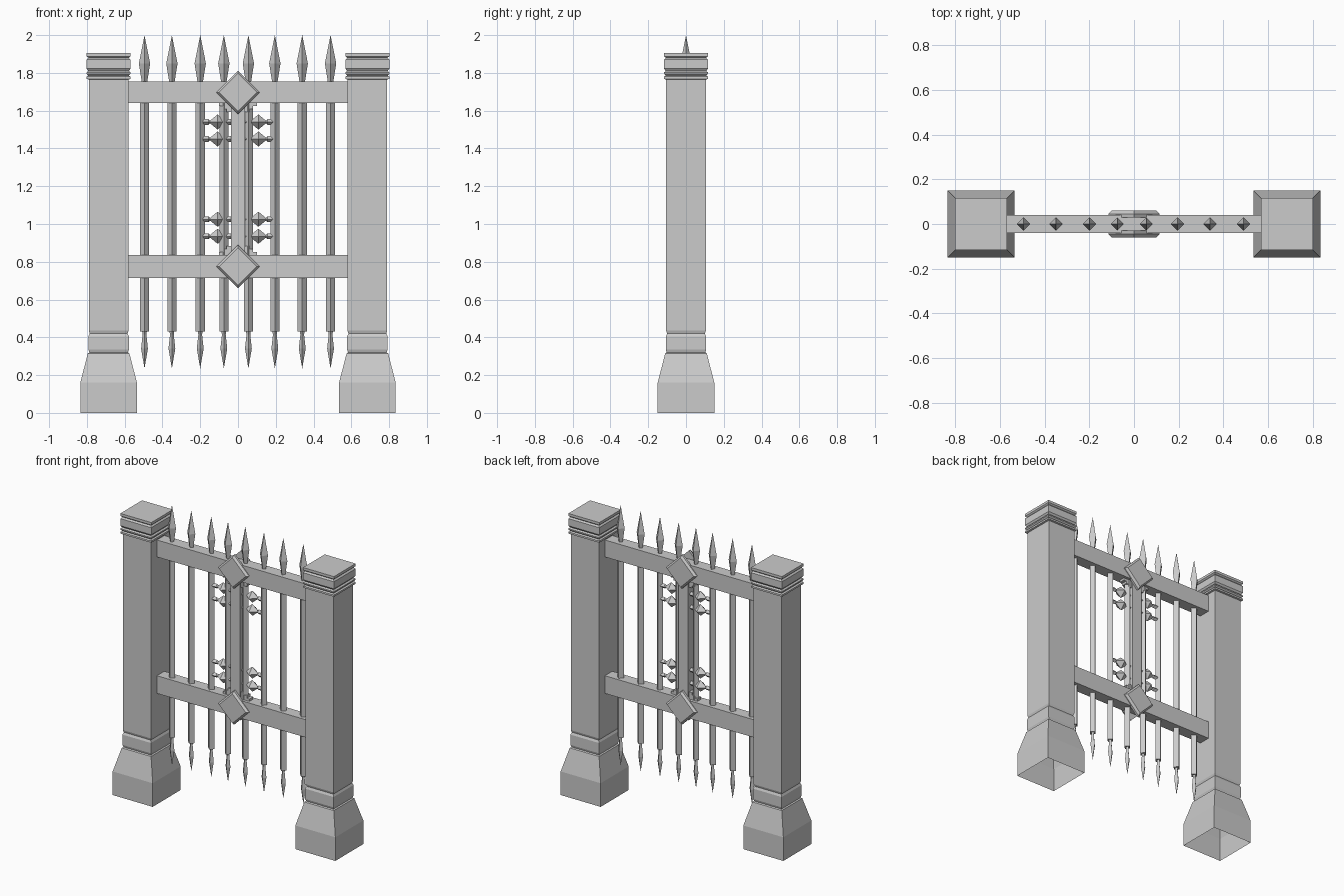
import bpy, bmesh, math
from mathutils import Matrix

if "Cube" in bpy.data.objects:
    bpy.data.objects.remove(bpy.data.objects["Cube"])

stone = bpy.data.materials.new("plain grey")
stone.use_nodes = True
stone.diffuse_color = (0.6, 0.6, 0.6, 1)
stone.node_tree.nodes["Principled BSDF"].inputs["Base Color"].default_value = (0.6, 0.6, 0.6, 1)


def finish(name, bm, matrix=Matrix()):
    bmesh.ops.recalc_face_normals(bm, faces=bm.faces)
    mesh = bpy.data.meshes.new(name)
    bm.to_mesh(mesh)
    bm.free()
    mesh.transform(matrix)
    mesh.materials.append(stone)
    obj = bpy.data.objects.new(name, mesh)
    bpy.context.collection.objects.link(obj)
    return obj


def turned(name, profile, matrix=Matrix(), diamond=False, open_bottom=False):
    """Four-sided stack of (half width, height) rings along local z."""
    bm = bmesh.new()
    scale, start = (1, 0) if diamond else (math.sqrt(2), math.pi / 4)
    rings = []
    for r, z in profile:
        angles = [start + i * math.pi / 2 for i in range(4)]
        rings.append([bm.verts.new((r * scale * math.cos(a), r * scale * math.sin(a), z)) for a in angles])
    for low, high in zip(rings, rings[1:]):
        for i in range(4):
            j = (i + 1) % 4
            bm.faces.new((low[i], low[j], high[j], high[i]))
    bm.faces.new(rings[-1])
    if not open_bottom:
        bm.faces.new(rings[0])
    bmesh.ops.remove_doubles(bm, verts=bm.verts, dist=0.0001)
    return finish(name, bm, matrix)


def box(name, half_x, half_y, z0, z1, x=0):
    bm = bmesh.new()
    bmesh.ops.create_cube(bm, size=1)
    place = Matrix.Translation((x, 0, (z0 + z1) / 2)) @ Matrix.Diagonal((2 * half_x, 2 * half_y, z1 - z0, 1))
    return finish(name, bm, place)


# Stone posts: flared hollow foot, rounded band, shaft and ringed cap
post_profile = [
    (0.15, 0), (0.15, 0.16), (0.11, 0.315), (0.102, 0.32), (0.107, 0.335),
    (0.107, 0.405), (0.1, 0.42), (0.105, 0.435), (0.105, 1.765), (0.116, 1.768),
    (0.116, 1.78), (0.107, 1.786), (0.116, 1.795), (0.116, 1.803), (0.107, 1.81),
    (0.116, 1.822), (0.116, 1.87), (0.107, 1.88), (0.116, 1.888), (0.116, 1.905)]
for side, x in (("right", -0.685), ("left", 0.685)):
    turned(side + "_post", post_profile, Matrix.Translation((x, 0, 0)), open_bottom=True)

# Rails
for name, z0, z1 in (("lower_rail", 0.715, 0.835), ("upper_rail", 1.64, 1.755)):
    box(name, 0.585, 0.04, z0, z1)

# Pickets with spear points at both ends
upper_spear = [(0.014, 1.75), (0.03, 1.85), (0, 2.0)]
lower_spear = [(0, 0.235), (0.018, 0.34), (0.01, 0.415), (0.014, 0.44)]
for i, x in enumerate((-0.495, -0.35, -0.2, -0.075, 0.055, 0.195, 0.34, 0.49), 1):
    at = Matrix.Translation((x, 0, 0))
    turned(f"picket_{i}", [(0.024, 0.43), (0.024, 1.7)], at, diamond=True)
    turned(f"upper_spear_{i}", upper_spear, at, diamond=True)
    turned(f"lower_spear_{i}", lower_spear, at, diamond=True)

# Centre bar and its stepped brackets
box("centre_bar", 0.037, 0.03, 0.8, 1.68)
for name, rail_z, direction in (("upper_bracket", 1.64, -1), ("lower_bracket", 0.835, 1)):
    for step, half in enumerate((0.1, 0.08, 0.06)):
        z0, z1 = sorted((rail_z, rail_z + direction * 0.016 * (step + 1)))
        box(f"{name}_step_{step + 1}", half, 0.02, z0, z1)

# Bevelled diamond plates on both faces of each rail
plate = [(0.115, 0.03), (0.115, 0.045), (0.1, 0.06)]
for rail, z in (("lower", 0.775), ("upper", 1.697)):
    for face, turn in (("front", 1), ("back", -1)):
        aim = Matrix.Translation((0, 0, z)) @ Matrix.Rotation(turn * math.pi / 2, 4, "X")
        turned(f"{rail}_{face}_diamond", plate, aim, diamond=True)

# Horizontal ornaments beside the centre bar
ornament = [
    (0.015, 0.035), (0.015, 0.06), (0.007, 0.068), (0.04, 0.108),
    (0.007, 0.148), (0.015, 0.156), (0.015, 0.185)]
for side, turn in (("left", 1), ("right", -1)):
    for i, z in enumerate((0.935, 1.025, 1.45, 1.54), 1):
        aim = Matrix.Translation((0, 0, z)) @ Matrix.Rotation(turn * math.pi / 2, 4, "Y")
        turned(f"{side}_ornament_{i}", ornament, aim, diamond=True)
